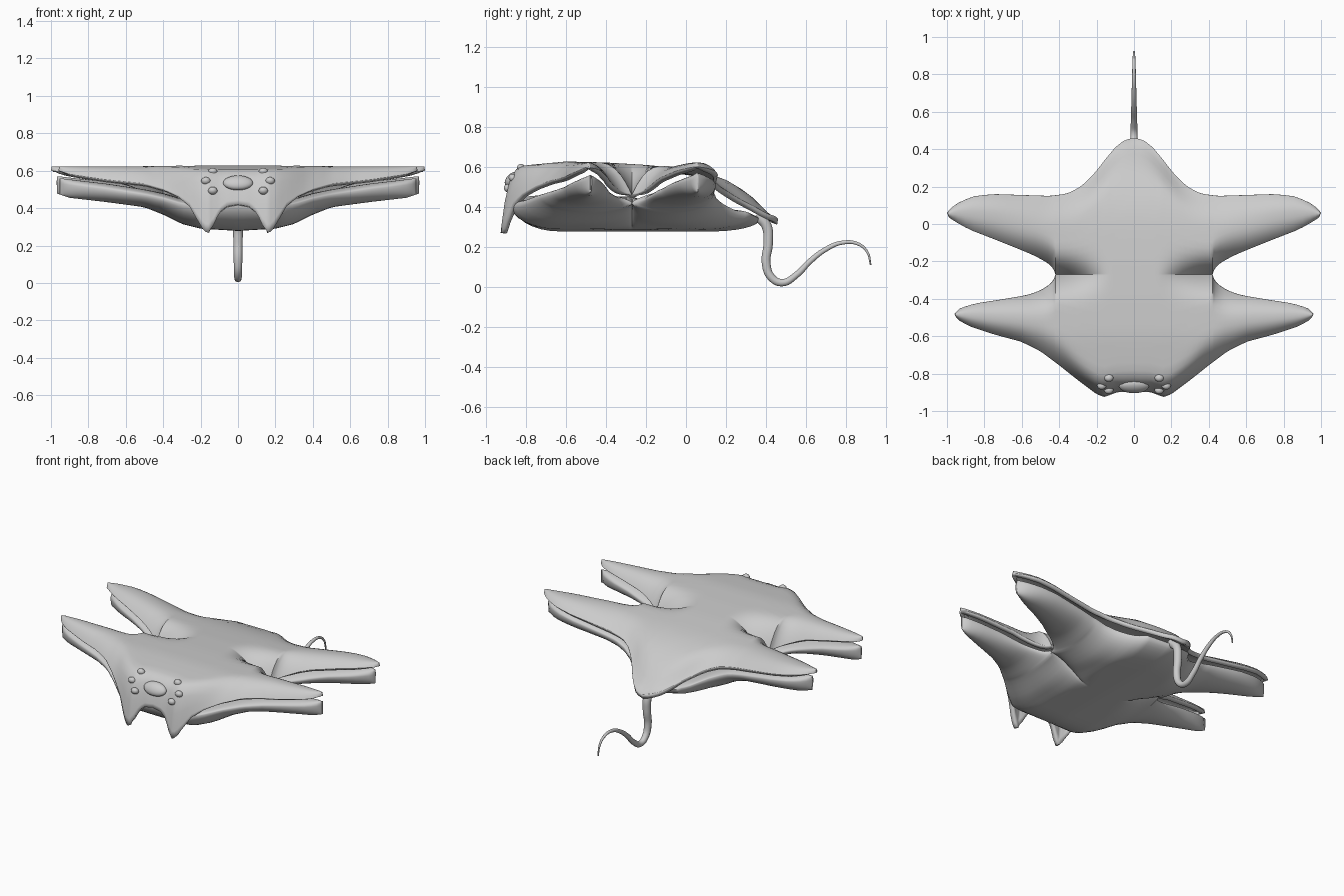
import bpy, bmesh, math

if "Cube" in bpy.data.objects:
    bpy.data.objects.remove(bpy.data.objects["Cube"])

NX = 0.42  # x of the notch between the fins


def lerp_table(tab, x):
    if x <= tab[0][0]:
        return tab[0][1]
    for (a, p), (b, q) in zip(tab, tab[1:]):
        if x <= b:
            return p + (q - p) * (x - a) / (b - a)
    return tab[-1][1]


def step(a, b, x):
    t = min(max((x - a) / (b - a), 0), 1)
    return t * t * (3 - 2 * t)


# Plan outline: outer edge and notch edge of each fin as y over x
FRONT = [(0, -.895), (.09, -.9), (.13, -.915), (.16, -.925), (.2, -.91), (.3, -.835), (.4, -.755), (.5, -.68),
         (.6, -.63), (.75, -.59), (.87, -.55), (.93, -.52), (.955, -.495), (.96, -.48)]
FRONT_N = [(NX, -.27), (.43, -.3), (.46, -.33), (.5, -.355), (.57, -.38), (.7, -.402), (.85, -.425), (.93, -.45), (.96, -.48)]
BACK = [(0, .46), (.05, .45), (.1, .41), (.15, .35), (.2, .285), (.25, .23), (.3, .19), (.36, .162), (.45, .15),
        (.6, .155), (.75, .16), (.85, .15), (.93, .12), (.98, .085), (1, .06)]
BACK_N = [(NX, -.27), (.43, -.24), (.46, -.21), (.52, -.175), (.6, -.14), (.75, -.08), (.88, -.03), (.96, .015), (.99, .035), (1, .06)]
# Heights along the spine and along the mantle rim
SPINE = [(-.92, .6), (-.8, .608), (-.6, .627), (-.4, .622), (-.2, .61), (0, .59), (.1, .57), (.2, .535), (.3, .475), (.4, .4), (.46, .35)]
Z_FRONT = [(0, .42), (.06, .41), (.1, .375), (.13, .31), (.16, .27), (.18, .275), (.22, .34), (.26, .41), (.32, .46),
           (.4, .5), (.5, .53), (.7, .55), (.9, .58), (.96, .6)]
Z_NOTCH = [(NX, .46), (.5, .5), (.6, .54), (.8, .575), (1, .6)]
Z_BACK = [(0, .34), (.1, .365), (.2, .43), (.28, .48), (.36, .51), (.5, .53), (.7, .555), (.9, .585), (1, .6)]
# Belly rim and underside heights
R_FRONT = [(0, .43), (.2, .41), (.3, .42), (.4, .45), (.5, .47), (.7, .5), (.96, .53)]
R_NOTCH = [(NX, .42), (.5, .45), (.7, .5), (.96, .535)]
R_BACK = [(0, .34), (.2, .37), (.3, .42), (.4, .46), (.5, .48), (.7, .51), (.96, .54)]
UNDER = [(0, .278), (.2, .29), (.3, .315), (.4, .365), (.5, .405), (.7, .432), (.9, .455), (.96, .475)]


def crown(x, y):
    k = step(.25, .85, x)
    return lerp_table(SPINE, y) * (1 - k) + (.622) * k


def mantle_z(x, y, so, sn, zo, zn):
    c = crown(x, y)
    p = 5 - 2.5 * step(.2, .4, x) if y < -.5 else 2.5
    q = step(.12, NX, x)
    return c - (c - lerp_table(zo, x)) * (1 - so) ** p - q * (c - lerp_table(zn, x)) * (1 - sn) ** 2.5


def belly_z(side):
    def f(x, y, so, sn, zo, zn):
        q = step(.12, NX, x)
        rim = lerp_table(zo, x) * sn + lerp_table(zn, x) * (1 - sn)
        round_o = math.sqrt(1 - (1 - so) ** 2)
        round_n = 1 - q * (1 - math.sqrt(1 - (1 - sn) ** 2))
        k = round_o * round_n
        return rim + (.03 * k if side > 0 else (lerp_table(UNDER, x) - rim) * k)
    return f


def fin_grid(bm, outer, notch, tip, zfun, zo, zn, wmax, n=18):
    """One quarter of the body: columns over x, rows from outer edge to notch edge."""
    xs = [0, .03, .06, .09, .11, .13, .145, .16, .175, .19, .21, .235, .26, .29, .32, .35, .38, .405, NX]
    xs += [NX + (tip - NX) * t for t in (.012, .03, .07, .12, .18, .26, .35, .45, .55, .65, .75, .83, .9, .95, .98, .993, 1)]
    cols = []
    for x in xs:
        a, b = outer(x), notch(x)
        ch = abs(b - a)
        w = min(wmax, ch / 2)
        col = []
        for i in range(n + 1):
            t = (1 - math.cos(math.pi * i / n)) / 2
            so, sn = (min(t * ch / w, 1), min((1 - t) * ch / w, 1)) if ch > 1e-4 else (0, 1)
            y = a + (b - a) * t
            col.append(bm.verts.new((x, y, zfun(x, y, so, sn, zo, zn))))
        cols.append(col)
    for c, d in zip(cols, cols[1:]):
        for i in range(n):
            bm.faces.new((c[i], d[i], d[i + 1], c[i + 1]))


def finish(name, bm, thickness=0):
    bmesh.ops.remove_doubles(bm, verts=bm.verts, dist=.0006)
    mirrored = bmesh.ops.duplicate(bm, geom=bm.verts[:] + bm.edges[:] + bm.faces[:])["geom"]
    half = [g for g in mirrored if isinstance(g, bmesh.types.BMVert)]
    for v in half:
        v.co.x *= -1
    bmesh.ops.reverse_faces(bm, faces=[g for g in mirrored if isinstance(g, bmesh.types.BMFace)])
    bmesh.ops.remove_doubles(bm, verts=bm.verts, dist=.0006)
    bmesh.ops.recalc_face_normals(bm, faces=bm.faces)
    if thickness and sum(f.normal.z for f in bm.faces) < 0:
        bmesh.ops.reverse_faces(bm, faces=bm.faces)
    me = bpy.data.meshes.new(name)
    bm.to_mesh(me)
    bm.free()
    ob = bpy.data.objects.new(name, me)
    bpy.context.collection.objects.link(ob)
    if thickness:
        m = ob.modifiers.new("thickness", 'SOLIDIFY')
        m.thickness, m.offset = thickness, -1
    smooth(ob)
    return ob


def smooth(ob):
    bpy.ops.object.select_all(action='DESELECT')
    ob.select_set(True)
    bpy.context.view_layer.objects.active = ob
    bpy.ops.object.shade_smooth_by_angle(angle=math.radians(50))


# Mantle: thin draped upper sheet with four fins and two front horns
bm = bmesh.new()
fin_grid(bm, lambda x: lerp_table(FRONT, x), lambda x: lerp_table(FRONT_N, x), .96, mantle_z, Z_FRONT, Z_NOTCH, .17)
fin_grid(bm, lambda x: lerp_table(BACK, x), lambda x: lerp_table(BACK_N, x), 1.0, mantle_z, Z_BACK, Z_NOTCH, .17)
finish("mantle", bm, .028)

# Belly: closed lower body with its own fins under the mantle
bm = bmesh.new()
for side in (1, -1):
    fin_grid(bm, lambda x: max(-.875, lerp_table(FRONT, x * .96 / .955) + .01),
             lambda x: lerp_table(FRONT_N, x * .96 / .955 if x > .5 else x) , .955, belly_z(side), R_FRONT, R_NOTCH, .24)
    fin_grid(bm, lambda x: min(.37 - x * .3, lerp_table(BACK, x / .97) - .01 * (1 - step(.8, .97, x))) if x < .4
             else lerp_table(BACK, x / .97) - .01 * (1 - step(.8, .97, x)),
             lambda x: lerp_table(BACK_N, x / .97 if x > .6 else x), .97, belly_z(side), R_BACK, R_NOTCH, .24)
finish("belly", bm)


# Eyes: one large oval and three small ones each side
def eye(name, loc, size):
    bpy.ops.mesh.primitive_uv_sphere_add(segments=20, ring_count=12, location=loc)
    ob = bpy.context.object
    ob.name, ob.scale = name, size
    ob.rotation_euler = (math.radians(50), 0, 0)
    smooth(ob)


eye("centre_eye", (0, -.868, .535), (.08, .045, .03))
for s in (-1, 1):
    for y, x, z in ((-.822, .135, .594), (-.864, .172, .545), (-.888, .135, .493)):
        eye("small_eye", (s * x, y, z), (.025, .02, .022))

# Tail: tapered S-curve
PATH = [(.35, .36), (.4, .31), (.41, .22), (.4, .12), (.425, .05), (.48, .022), (.55, .06), (.62, .13), (.7, .19),
        (.78, .222), (.86, .215), (.905, .175), (.922, .11)]
cu = bpy.data.curves.new("tail", 'CURVE')
cu.dimensions, cu.bevel_depth, cu.bevel_resolution, cu.use_fill_caps = '3D', .027, 3, True
sp = cu.splines.new('BEZIER')
sp.resolution_u = 6
sp.bezier_points.add(len(PATH) - 1)
for i, (p, (y, z)) in enumerate(zip(sp.bezier_points, PATH)):
    p.co = (0, y, z)
    p.handle_left_type = p.handle_right_type = 'AUTO'
    p.radius = 1.05 - .9 * (i / (len(PATH) - 1)) ** 1.1
bpy.context.collection.objects.link(bpy.data.objects.new("tail", cu))
